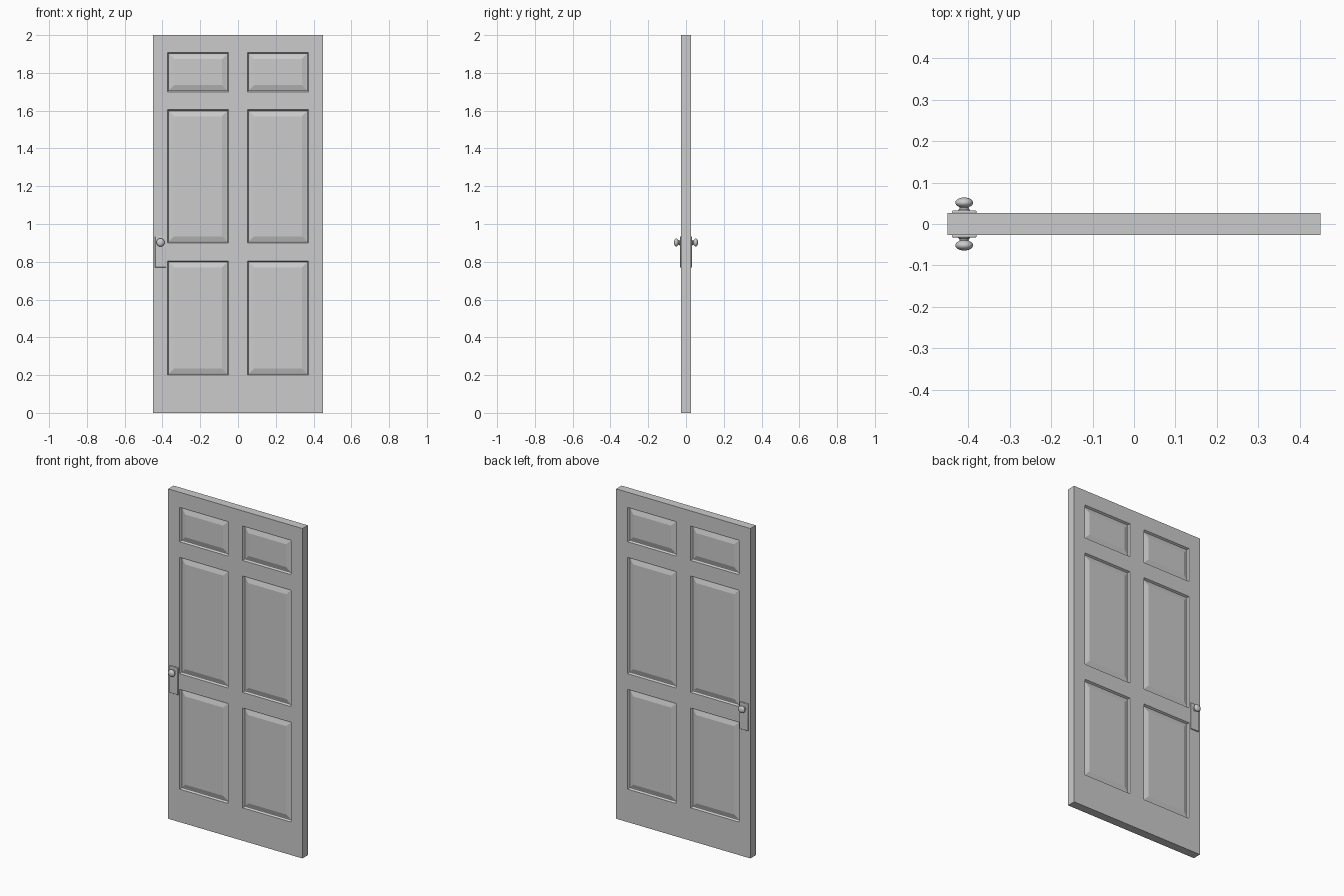
import bpy, bmesh, math
from mathutils import Vector

if "Cube" in bpy.data.objects:
    bpy.data.objects.remove(bpy.data.objects["Cube"])

HALF_Y = 0.026
XS = [(-0.373, -0.05), (0.05, 0.373)]
ZS = [(0.2, 0.805), (0.9, 1.605), (1.7, 1.908)]


def add_object(name, bm):
    bmesh.ops.recalc_face_normals(bm, faces=bm.faces)
    mesh = bpy.data.meshes.new(name)
    bm.to_mesh(mesh)
    bm.free()
    obj = bpy.data.objects.new(name, mesh)
    bpy.context.collection.objects.link(obj)
    return obj


def box(lo, hi):
    bm = bmesh.new()
    bmesh.ops.create_cube(bm, size=1)
    lo, hi = Vector(lo), Vector(hi)
    bmesh.ops.scale(bm, vec=hi - lo, verts=bm.verts)
    bmesh.ops.translate(bm, vec=(lo + hi) / 2, verts=bm.verts)
    return bm


def mirror_y(obj):
    mod = obj.modifiers.new("both_sides", 'MIRROR')
    mod.use_axis = (False, True, False)


# Door slab, cut along the panel borders
bm = box((-0.45, -HALF_Y, 0), (0.45, HALF_Y, 2))
cuts = [((x, 0, 0), (1, 0, 0)) for pair in XS for x in pair]
cuts += [((0, 0, z), (0, 0, 1)) for pair in ZS for z in pair]
for co, no in cuts:
    bmesh.ops.bisect_plane(bm, geom=bm.verts[:] + bm.edges[:] + bm.faces[:],
                           plane_co=co, plane_no=no)


def is_panel(face):
    c = face.calc_center_median()
    return (abs(face.normal.y) > 0.9
            and any(a < c.x < b for a, b in XS)
            and any(a < c.z < b for a, b in ZS))


# Raised panels: moulding step down, groove floor, bevel up to the field
bm.normal_update()
panels = [f for f in bm.faces if is_panel(f)]
for thickness, depth in [(0.006, -0.012), (0.004, 0), (0.025, 0.008)]:
    bmesh.ops.inset_individual(bm, faces=panels, thickness=thickness,
                               depth=depth, use_even_offset=True)
    bm.normal_update()
add_object("door_slab", bm)

# Lock plates
plate = add_object("lock_plate", box((-0.439, -0.033, 0.77), (-0.38, -0.025, 0.935)))
bevel = plate.modifiers.new("soft_edges", 'BEVEL')
bevel.width = 0.003
bevel.segments = 2
mirror_y(plate)

# Knobs: turned profile of flared neck and flattened ball (radius, distance out)
profile = [(0.015, 0.032), (0.014, 0.0345), (0.0115, 0.036), (0.0105, 0.040)]
for i in range(10):
    a = math.radians(-55 + 145 * i / 9)
    profile.append((max(0.0, 0.0215 * math.cos(a)), 0.0515 + 0.0125 * math.sin(a)))
bm = bmesh.new()
axis = Vector((-0.41, 0, 0.902))
verts = [bm.verts.new(axis + Vector((r, -d, 0))) for r, d in profile]
edges = [bm.edges.new(p) for p in zip(verts, verts[1:])]
bmesh.ops.spin(bm, geom=verts + edges, cent=axis, axis=(0, 1, 0),
               angle=math.tau, steps=32)
bmesh.ops.remove_doubles(bm, verts=bm.verts, dist=0.00005)
knob = add_object("door_knob", bm)
mirror_y(knob)

for obj in (plate, knob):
    bpy.ops.object.select_all(action='DESELECT')
    obj.select_set(True)
    bpy.context.view_layer.objects.active = obj
    bpy.ops.object.shade_smooth_by_angle(angle=math.radians(35))
